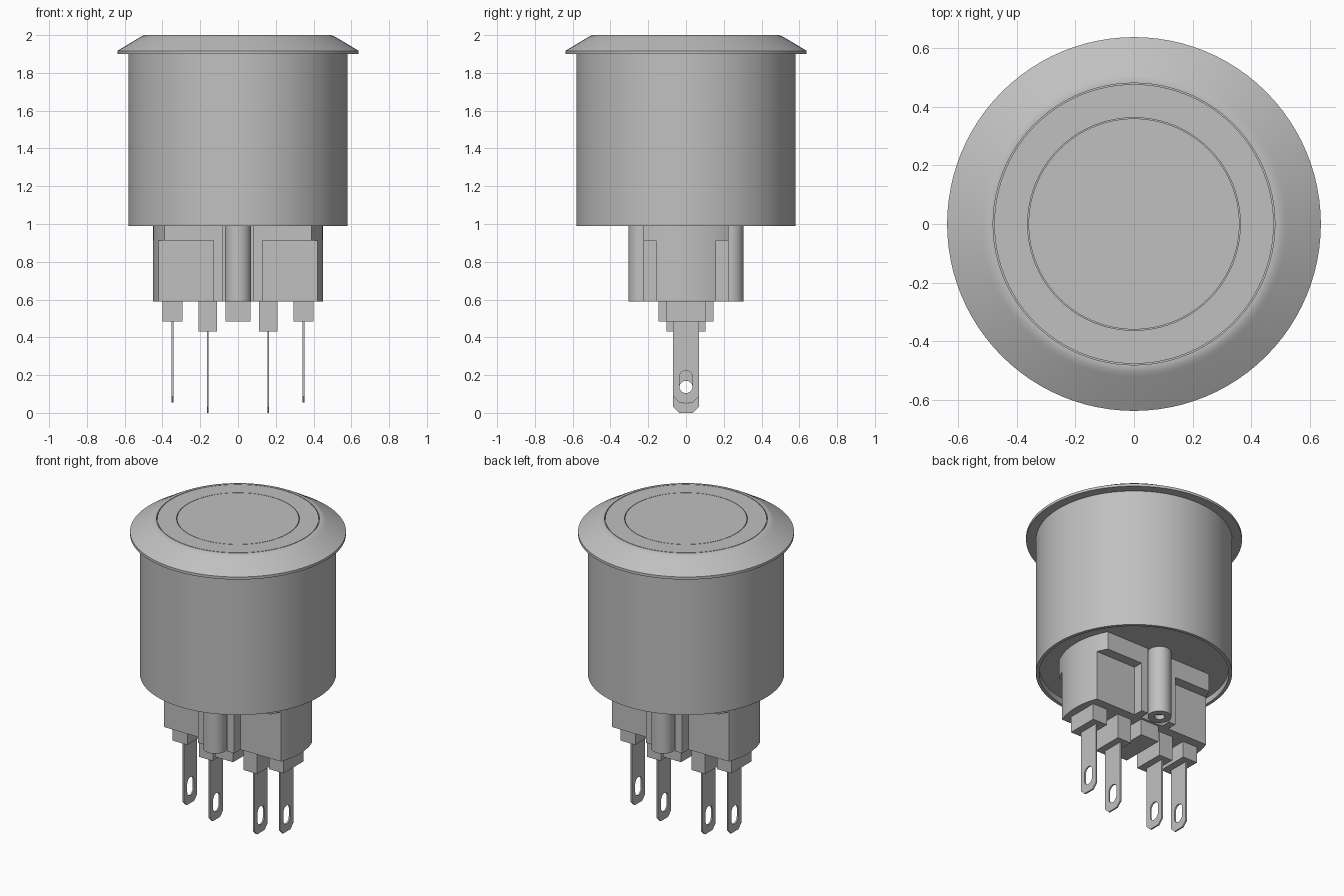
import bpy, bmesh
from math import sin, cos, asin, pi, radians
from mathutils import Vector, Matrix

cube = bpy.data.objects.get("Cube")
if cube:
    bpy.data.objects.remove(cube, do_unlink=True)

GREY = (0.53, 0.53, 0.53, 1)
metal = bpy.data.materials.new("plain_grey")
metal.use_nodes = True
metal.diffuse_color = GREY
metal.node_tree.nodes["Principled BSDF"].inputs["Base Color"].default_value = GREY


def finish(name, bm, smooth=True):
    bmesh.ops.recalc_face_normals(bm, faces=bm.faces)
    mesh = bpy.data.meshes.new(name)
    bm.to_mesh(mesh)
    bm.free()
    mesh.materials.append(metal)
    ob = bpy.data.objects.new(name, mesh)
    bpy.context.collection.objects.link(ob)
    if smooth:
        bpy.ops.object.select_all(action='DESELECT')
        ob.select_set(True)
        bpy.context.view_layer.objects.active = ob
        bpy.ops.object.shade_smooth_by_angle(angle=radians(25))
    return ob


def lathe(name, profile, steps=96, at=(0, 0, 0)):
    """Spin a list of (radius, z) points around the vertical axis."""
    bm = bmesh.new()
    vs = [bm.verts.new((r, 0, z)) for r, z in profile]
    es = [bm.edges.new(pair) for pair in zip(vs, vs[1:])]
    bmesh.ops.spin(bm, geom=vs + es, cent=(0, 0, 0), axis=(0, 0, 1),
                   angle=2 * pi, steps=steps)
    bmesh.ops.remove_doubles(bm, verts=bm.verts, dist=1e-5)
    bmesh.ops.translate(bm, verts=bm.verts, vec=at)
    return finish(name, bm)


def prism(name, outline, z0, z1):
    """Extrude a plan outline between two heights."""
    bm = bmesh.new()
    face = bm.faces.new([bm.verts.new((x, y, z0)) for x, y in outline])
    ext = bmesh.ops.extrude_face_region(bm, geom=[face])
    top = [v for v in ext["geom"] if isinstance(v, bmesh.types.BMVert)]
    bmesh.ops.translate(bm, verts=top, vec=(0, 0, z1 - z0))
    return finish(name, bm)


def box(name, x, half_x, half_y, z0, z1):
    bm = bmesh.new()
    bmesh.ops.create_cube(bm, size=1, matrix=Matrix.LocRotScale(
        Vector((x, 0, (z0 + z1) / 2)), None,
        Vector((2 * half_x, 2 * half_y, z1 - z0))))
    return finish(name, bm, smooth=False)


def base_outline(arc_y, steps):
    """One quarter of the base plan, mirrored to all four corners."""
    r, end = 0.45, asin(arc_y / 0.45)
    quarter = [(r * cos(end * i / 12), r * sin(end * i / 12)) for i in range(13)]
    quarter += steps
    half = quarter + [(-x, y) for x, y in reversed(quarter)]
    return half + [(-x, -y) for x, y in half[1:-1]]


def terminal(name, x, tip, top):
    """Thin solder blade with chamfered tip and a slotted hole."""
    w, c, t = 0.068, 0.031, 0.005
    outer = [(-w, top), (-w, tip + c), (c - w, tip), (w - c, tip),
             (w, tip + c), (w, top)]
    r, mid, n = 0.035, tip + 0.11, 12
    slot = []
    for side in (1, -1):
        for i in range(n + 1):
            a = pi * i / n
            slot.append((side * r * cos(a), mid + side * (0.025 + r * sin(a))))
    bm = bmesh.new()
    edges = []
    for loop in (outer, slot):
        vs = [bm.verts.new((x - t, y, z)) for y, z in loop]
        edges += [bm.edges.new((v, vs[i - 1])) for i, v in enumerate(vs)]
    bmesh.ops.triangle_fill(bm, edges=edges, use_beauty=True)
    ext = bmesh.ops.extrude_face_region(bm, geom=bm.faces[:])
    moved = [v for v in ext["geom"] if isinstance(v, bmesh.types.BMVert)]
    bmesh.ops.translate(bm, verts=moved, vec=(2 * t, 0, 0))
    return finish(name, bm)


# Cylindrical housing, hollowed slightly underneath
FLOOR = 1.03
lathe("housing", [(0, FLOOR), (0.56, FLOOR), (0.56, 0.99), (0.58, 0.99), (0.58, 1.9)])

# Sloped bezel with a thin flange and softened inner lip
lathe("bezel", [(0.58, 1.9), (0.638, 1.9), (0.638, 1.917), (0.52, 1.988),
                (0.505, 1.996), (0.49, 2.0), (0.481, 2.0), (0.481, 1.98), (0, 1.98)])

# Button: outer ring and flush centre cap, parted by fine grooves
lathe("button_ring", [(0.477, 1.98), (0.477, 2.0), (0.363, 2.0), (0.363, 1.98)])
lathe("button_cap", [(0.36, 1.98), (0.36, 2.0), (0, 2.0)])

# Terminal base: full collar above, side recesses below, post channels
prism("base_upper", base_outline(0.225, [(0.08, 0.225), (0.08, 0.16)]), 0.913, FLOOR)
prism("base_lower", base_outline(0.16, [(0.13, 0.16), (0.13, 0.225),
                                        (0.08, 0.225), (0.08, 0.16)]), 0.59, 0.913)

# Screw posts front and back
for label, side in (("front", -1), ("back", 1)):
    lathe(label + "_post", [(0, 0.62), (0.03, 0.62), (0.03, 0.59), (0.07, 0.59),
                            (0.07, FLOOR)], 32, (0, side * 0.235, 0))

# Central key and the collared terminals
box("centre_key", 0, 0.066, 0.145, 0.485, 0.59)
for label, side in (("left", 1), ("right", -1)):
    box(label + "_inner_collar", side * 0.16, 0.05, 0.102, 0.43, 0.59)
    box(label + "_outer_collar", side * 0.347, 0.053, 0.102, 0.485, 0.59)
    terminal(label + "_inner_terminal", side * 0.16, 0, 0.43)
    terminal(label + "_outer_terminal", side * 0.347, 0.055, 0.485)
